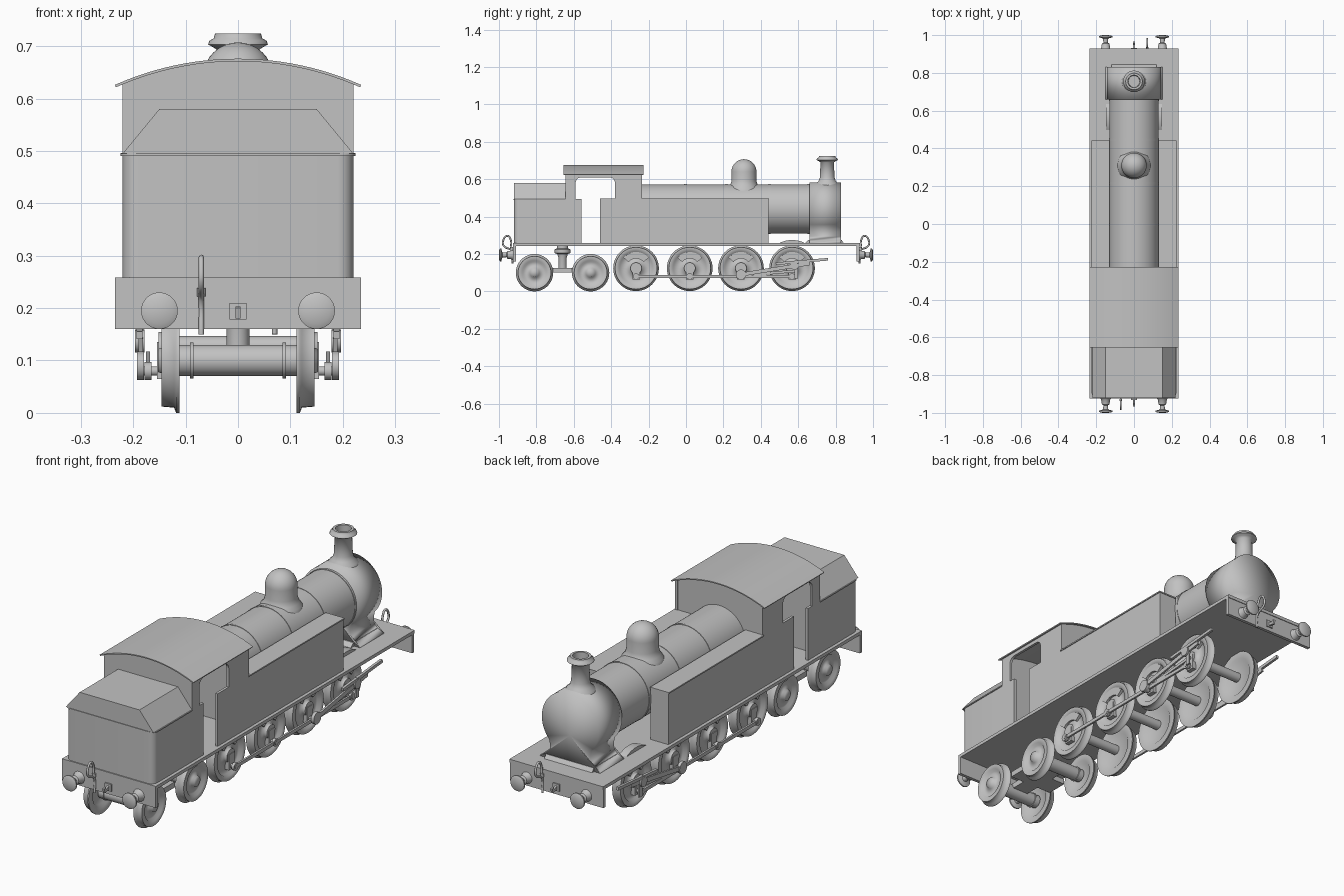
import bpy, bmesh, math
from mathutils import Vector

if "Cube" in bpy.data.objects:
    bpy.data.objects.remove(bpy.data.objects["Cube"])

grey = bpy.data.materials.new("grey_metal")
grey.diffuse_color = (0.54, 0.54, 0.54, 1)
grey.use_nodes = True
grey.node_tree.nodes["Principled BSDF"].inputs["Base Color"].default_value = grey.diffuse_color


def finish(name, bm, angle=35):
    bmesh.ops.remove_doubles(bm, verts=bm.verts, dist=1e-5)
    bmesh.ops.recalc_face_normals(bm, faces=bm.faces)
    me = bpy.data.meshes.new(name)
    bm.to_mesh(me)
    bm.free()
    me.materials.append(grey)
    ob = bpy.data.objects.new(name, me)
    bpy.context.collection.objects.link(ob)
    bpy.ops.object.select_all(action='DESELECT')
    ob.select_set(True)
    bpy.context.view_layer.objects.active = ob
    bpy.ops.object.shade_smooth_by_angle(angle=math.radians(angle))
    return ob


def place(axis, u, v, t):
    return {'X': Vector((t, u, v)), 'Y': Vector((u, t, v)), 'Z': Vector((u, v, t))}[axis]


def prism(name, pts, axis, a, b, angle=35, poke=False):
    """Extrude a 2D outline along an axis from a to b."""
    bm = bmesh.new()
    face = bm.faces.new([bm.verts.new(place(axis, u, v, a)) for u, v in pts])
    ext = bmesh.ops.extrude_face_region(bm, geom=[face])
    moved = [g for g in ext['geom'] if isinstance(g, bmesh.types.BMVert)]
    bmesh.ops.translate(bm, verts=moved, vec=place(axis, 0, 0, b - a))
    if poke:
        bmesh.ops.poke(bm, faces=[f for f in bm.faces if len(f.verts) > 4])
    return finish(name, bm, angle)


def box(name, x0, x1, y0, y1, z0, z1):
    return prism(name, [(x0, y0), (x1, y0), (x1, y1), (x0, y1)], 'Z', z0, z1)


def lathe(name, profile, axis, cu, cv, n=40, sign=1, angle=35):
    """Turn (radius, position) pairs around an axis through (cu, cv)."""
    bm = bmesh.new()
    rings = []
    for r, t in profile:
        rings.append([bm.verts.new(place(axis, cu + r * math.cos(2 * math.pi * i / n),
                                         cv + r * math.sin(2 * math.pi * i / n), t * sign))
                      for i in range(n)])
    for p, q in zip(rings, rings[1:]):
        for i in range(n):
            j = (i + 1) % n
            bm.faces.new((p[i], p[j], q[j], q[i]))
    return finish(name, bm, angle)


def rod(name, axis, cu, cv, a, b, r, n=20):
    return lathe(name, [(0, a), (r, a), (r, b), (0, b)], axis, cu, cv, n)


def pipe(name, pts, r):
    cu = bpy.data.curves.new(name, 'CURVE')
    cu.dimensions = '3D'
    cu.bevel_depth, cu.bevel_resolution, cu.use_fill_caps = r, 2, True
    sp = cu.splines.new('BEZIER')
    sp.bezier_points.add(len(pts) - 1)
    for bp, p in zip(sp.bezier_points, pts):
        bp.co = p
        bp.handle_left_type = bp.handle_right_type = 'AUTO'
    cu.materials.append(grey)
    ob = bpy.data.objects.new(name, cu)
    bpy.context.collection.objects.link(ob)


def arc(r, a0, a1, n, cu=0, cv=0):
    return [(cu + r * math.cos(math.radians(a0 + (a1 - a0) * i / n)),
             cv + r * math.sin(math.radians(a0 + (a1 - a0) * i / n))) for i in range(n + 1)]


def link(name, p, q, h, x0, x1):
    """Flat bar between two (y, z) points."""
    p, q = Vector(p), Vector(q)
    d = (q - p).normalized() * h
    n = Vector((-d.y, d.x))
    return prism(name, [tuple(w) for w in (p + n, p - n, q - n, q + n)], 'X', x0, x1)


# Running plate and end beams
box("running_plate", -.235, .235, -.925, .93, .243, .258)
box("front_beam", -.235, .235, -.925, -.91, .16, .25)
box("rear_beam", -.235, .235, .912, .927, .16, .25)

# Bunker with rounded corners, rim and raised coal top
corner = arc(.03, 180, 270, 6, -.19, -.89)
outline = corner + [(-x, y) for x, y in reversed(corner)]
prism("bunker", outline + [(.22, -.645), (-.22, -.645)], 'Z', .255, .49)
rim = [(x * 1.02, y - .003) for x, y in outline]
prism("bunker_rim", rim + [(.224, -.645), (-.224, -.645)], 'Z', .49, .495)
prism("bunker_top", [(-.22, .495), (.22, .495), (.15, .58), (-.15, .58)], 'Y', -.92, -.645)

# Cab: curved roof, end walls and cut-out sides
R = (.235 ** 2 + .05 ** 2) / (2 * .05)
half = math.degrees(math.asin(.235 / R))
top = arc(R, 90 - half, 90 + half, 24, 0, .676 - R)
under = arc(R - .005, 90 + half, 90 - half, 24, 0, .676 - R)
prism("cab_roof", top + under, 'Y', -.655, -.228)
wall = [(x, z - .004) for x, z in arc(R, 90 - half * .93, 90 + half * .93, 20, 0, .676 - R)]
for name, y in (("cab_back_wall", -.645), ("cab_front_wall", -.25)):
    prism(name, [(.22, .255)] + wall + [(-.22, .255)], 'Y', y, y + .012)
doorway = arc(.03, 0, 90, 6, -.41, .58) + arc(.03, 90, 180, 6, -.56, .58)
side = [(-.235, .255), (-.235, .63), (-.645, .63), (-.645, .49), (-.59, .49)]
side += list(reversed(doorway)) + [(-.38, .496), (-.46, .496), (-.46, .255)]
for s in (-1, 1):
    prism("cab_side", side, 'X', s * .208, s * .22)
    prism("bunker_side", [(-.65, .255), (-.56, .255), (-.56, .493), (-.65, .493)], 'X', s * .208, s * .22)
    # Side tanks
    box("side_tank", s * .13, s * .22, -.24, .44, .255, .49)
    box("tank_rim", s * .13, s * .224, -.24, .443, .49, .496)

# Boiler with bands
lathe("boiler", [(0, -.24), (.131, -.24), (.131, .67), (0, .67)], 'Y', 0, .441, 56)
for y in (-.01, .21, .44, .65):
    lathe("boiler_band", [(.128, y), (.133, y), (.133, y + .012), (.128, y + .012)], 'Y', 0, .441, 56)

# Smokebox flaring into its saddle, softly shaded
box_arc = arc(.142, -42, 222, 44, 0, .441)
flare = [(-.10, .32), (-.102, .295), (-.118, .275), (-.15, .262), (-.15, .255)]
prism("smokebox", box_arc + flare + [(-x, z) for x, z in reversed(flare)], 'Y', .66, .83, 180, True)
prism("saddle_foot", [(.635, .257), (.845, .257), (.832, .275), (.655, .275)], 'X', -.12, .12)

# Chimney and steam dome
lathe("chimney", [(.066, .562), (.06, .578), (.046, .59), (.039, .61), (.036, .69), (.046, .697),
                  (.057, .703), (.055, .71), (.046, .715), (.044, .724), (.033, .724), (.03, .62), (0, .62)],
      'Z', 0, .755, angle=60)
dome = arc(.067, 0, 90, 10, 0, .64)
lathe("steam_dome", [(.09, .53), (.087, .552), (.074, .565), (.067, .59)] + dome, 'Z', 0, .31, angle=60)

# Wheels, axles and motion
drivers = (-.267, .02, .294, .567)
for y in drivers:
    rod("driving_axle", 'X', y, .125, -.12, .12, .022)
for y in (-.81, -.51):
    rod("bogie_axle", 'X', y, .1, -.115, .115, .03)
    for s in (-1, 1):
        lathe("axle_collar", [(.028, .085), (.034, .085), (.034, .092), (.028, .092)], 'X', y, .1, 24, s)
        lathe("bogie_wheel", [(0, .153), (.022, .153), (.026, .14), (.058, .134), (.066, .146), (.088, .146),
                              (.09, .122), (.1, .118), (.1, .112), (.07, .112), (.06, .122), (0, .122)],
              'X', y, .1, 40, s, 80)
for s in (-1, 1):
    for y in drivers:
        lathe("driving_wheel", [(0, .152), (.03, .152), (.032, .138), (.085, .132), (.09, .146), (.112, .146),
                                (.114, .122), (.122, .118), (.122, .112), (.09, .112), (.08, .12), (0, .12)],
              'X', y, .124, 48, s, 80)
        prism("counterweight", arc(.087, 40, 140, 12, y, .124) + arc(.052, 140, 40, 12, y, .124),
              'X', s * .13, s * .146)
        link("crank", (y, .135), (y, .065), .02, s * .135, s * .155)
        rod("crank_pin", 'X', y, .08, s * .13, s * .18, .009)
        rod("rod_boss", 'X', y, .08, s * .165, s * .178, .017)
    link("coupling_rod", (drivers[0], .08), (drivers[3], .08), .008, s * .167, s * .176)
    link("connecting_rod", (.294, .09), (.66, .15), .01, s * .181, s * .19)
    link("piston_rod", (.48, .148), (.76, .172), .007, s * .182, s * .194)
    rod("rod_big_end", 'X', .294, .09, s * .179, s * .193, .027)
    rod("crosshead", 'X', .58, .137, s * .178, s * .197, .022)
    link("valve_link", (.36, .09), (.59, .11), .007, s * .168, s * .176)
    link("rod_hanger", (.59, .07), (.59, .165), .01, s * .18, s * .188)
    # Splasher above the leading driver
    prism("splasher", arc(.15, 62, 118, 12, .567, .125), 'X', s * .11, s * .147)

# Bogie pivot and frame
lathe("bogie_pivot", [(0, .1), (.022, .1), (.022, .18), (.028, .2), (.042, .205), (.042, .225), (.03, .23),
                      (.03, .245), (0, .245)], 'Z', 0, -.66, 24)
box("bogie_frame", -.04, .04, -.81, -.51, .1, .125)
box("bogie_stretcher", -.11, .11, -.71, -.61, .1, .125)

# Buffers, couplings and brake pipes at both ends
for e in (-1, 1):
    for s in (-1, 1):
        lathe("buffer", [(0, 1), (.025, .999), (.035, .994), (.035, .988), (.014, .982), (.012, .96), (.02, .955),
                         (.024, .93), (.028, .925), (0, .92)], 'Y', s * .15, .195, 28, e)
    box("coupling_plate", -.016, .016, e * .92, e * .932, .178, .21)
    prism("coupling_hook", [(e * .925, .185), (e * .96, .18), (e * .965, .2), (e * .955, .203),
                            (e * .95, .192), (e * .925, .203)], 'X', -.005, .005)
    x = e * .07
    pipe("brake_pipe", [(x, e * y, z) for y, z in ((.928, .15), (.93, .215), (.975, .245), (.978, .27),
                                                   (.955, .297), (.937, .275), (.935, .24))], .005)
    rod("pipe_joint", 'Z', x, e * .932, .222, .238, .008, 12)
